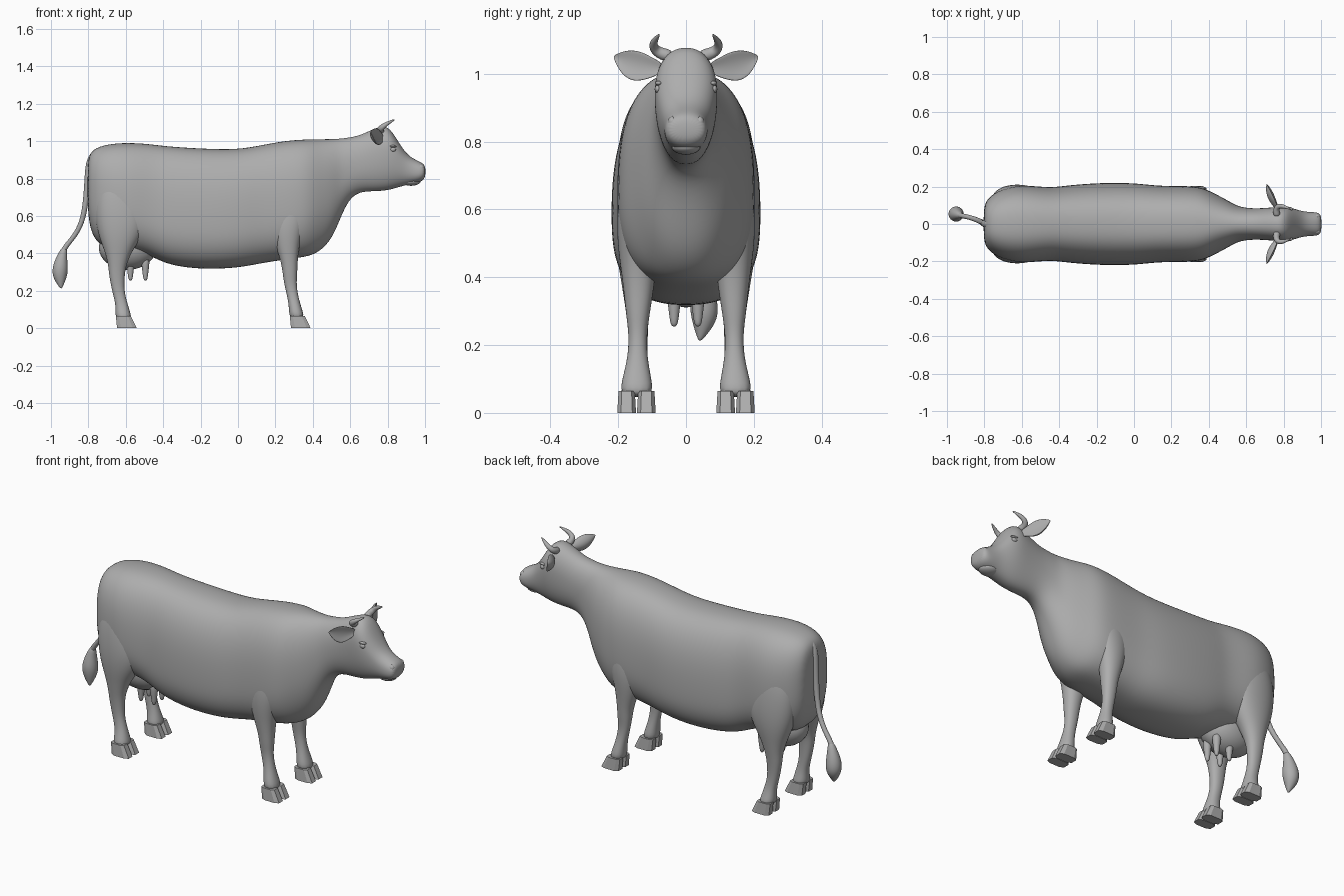
import bpy, bmesh, math
from mathutils import Vector as V

grey = bpy.data.materials.new("hide grey")
grey.diffuse_color = (0.42, 0.42, 0.42, 1)


def spow(v, n):
    return math.copysign(abs(v) ** (2 / n), v)


def ring(c, u, up, down=None, n=2, sides=16, cup=0):
    """Super-ellipse ring; 'down' gives the lower half its own height, 'cup' bends the rim."""
    c, u, up = V(c), V(u), V(up)
    down = V(down) if down else up
    pts = []
    for i in range(sides):
        a = 2 * math.pi * (i + 0.5) / sides
        s, k = math.sin(a), math.cos(a)
        pts.append(c + u * spow(k, n) + (up if s > 0 else down) * spow(s, n) + up * (cup * k * k))
    return pts


def loft(name, rings, mirror=False, subdiv=2, smooth=True):
    bm = bmesh.new()
    loops = [[bm.verts.new(p) for p in r] for r in rings]
    for a, b in zip(loops, loops[1:]):
        for i in range(len(a)):
            j = (i + 1) % len(a)
            bm.faces.new((a[i], a[j], b[j], b[i]))
    bm.faces.new(loops[0][::-1])
    bm.faces.new(loops[-1])
    bmesh.ops.recalc_face_normals(bm, faces=bm.faces)
    for f in bm.faces:
        f.smooth = smooth
    me = bpy.data.meshes.new(name)
    bm.to_mesh(me)
    bm.free()
    me.materials.append(grey)
    ob = bpy.data.objects.new(name, me)
    bpy.context.collection.objects.link(ob)
    if mirror:
        m = ob.modifiers.new("mirror", 'MIRROR')
        m.use_axis[0], m.use_axis[1] = False, True
        m.use_mirror_merge = False
    if subdiv:
        s = ob.modifiers.new("smooth", 'SUBSURF')
        s.levels = s.render_levels = subdiv
    return ob


def tube(name, path, ref=(0, 1, 0), mirror=False, sides=8):
    """Round tube along (x, y, z, radius) points."""
    pts = [V(p[:3]) for p in path]
    rings = []
    for i, p in enumerate(pts):
        t = (pts[min(i + 1, len(pts) - 1)] - pts[max(i - 1, 0)]).normalized()
        u = t.cross(V(ref)).normalized()
        rings.append(ring(p, u * path[i][3], t.cross(u) * path[i][3], sides=sides))
    return loft(name, rings, mirror)


def ball(name, c, r, mirror=False):
    """Ellipsoid built from rings along z."""
    rings = []
    for i in range(9):
        a = math.pi * (i / 8 - 0.5) * 0.96
        k = math.cos(a)
        rings.append(ring((c[0], c[1], c[2] + r[2] * math.sin(a)), (r[0] * k, 0, 0), (0, r[1] * k, 0), sides=12))
    return loft(name, rings, mirror, 1)


# Trunk, neck and head: x, bottom, top, half width, height fraction of widest point
SECTIONS = [
    (-.805, .62, .90, .09, .5), (-.785, .50, .95, .135, .5), (-.73, .43, .98, .18, .5),
    (-.62, .42, .995, .212, .45), (-.50, .40, .99, .20, .42), (-.42, .36, .98, .198, .4),
    (-.34, .33, .972, .21, .4), (-.18, .312, .962, .222, .4), (0, .32, .958, .222, .4),
    (.12, .345, .98, .205, .42), (.25, .365, 1.005, .205, .42), (.36, .378, 1.012, .20, .45),
    (.43, .40, 1.013, .165, .5), (.50, .47, 1.013, .128, .5), (.545, .58, 1.015, .10, .5),
    (.59, .685, 1.02, .088, .5), (.65, .73, 1.03, .083, .5), (.73, .73, 1.07, .088, .55),
    (.80, .735, 1.09, .096, .62), (.85, .75, 1.01, .085, .6), (.90, .765, .93, .068, .55),
    (.95, .775, .90, .064, .45), (.985, .785, .885, .062, .5), (1.003, .81, .865, .045, .5)]
body = []
for x, lo, hi, w, f in SECTIONS:
    zc = lo + f * (hi - lo)
    body.append(ring((x, 0, zc), (0, w, 0), (0, 0, hi - zc), (0, 0, zc - lo),
                     2.6 if x < .4 else 2.25, 24))
loft("body_and_head", body)

# Legs: z, x centre, x radius, y centre, y radius
HIND = [(.85, -.64, .08, .10, .07), (.72, -.635, .135, .115, .09), (.58, -.62, .15, .125, .092),
        (.48, -.63, .115, .13, .08), (.41, -.64, .075, .137, .06), (.34, -.645, .05, .143, .042),
        (.29, -.648, .044, .143, .034), (.20, -.642, .033, .14, .027), (.13, -.622, .033, .142, .03),
        (.08, -.615, .042, .145, .045), (.045, -.61, .044, .146, .052)]
FORE = [(.75, .28, .08, .12, .06), (.62, .275, .11, .135, .07), (.52, .265, .085, .14, .067),
        (.43, .265, .063, .14, .055), (.35, .275, .045, .14, .044), (.29, .278, .04, .142, .036),
        (.23, .28, .033, .142, .027), (.16, .295, .03, .143, .03), (.10, .308, .036, .145, .045),
        (.045, .317, .044, .146, .053)]
for name, rows, dx in (("hind", HIND, -.93), ("front", FORE, 0)):
    loft(name + "_legs", [ring((x, y, z), (rx, 0, 0), (0, ry, 0), n=2.2, sides=12)
                          for z, x, rx, y, ry in rows], True)
    # Cloven hooves: two flat-faced claws per foot
    for side, y in (("inner", .117), ("outer", .175)):
        loft(f"{name}_{side}_claws",
             [ring((.317 + dx, y, .065), (.042, 0, 0), (0, .025, 0), n=3.5, sides=8),
              ring((.336 + dx, y, 0), (.055, 0, 0), (0, .029, 0), n=3.5, sides=8)], True, 0, False)

# Udder and teats
ball("udder", (-.59, 0, .43), (.165, .115, .12))
for name, x in (("rear_teats", -.575), ("front_teats", -.495)):
    tube(name, [(x, .035, .38, .026), (x, .035, .33, .022), (x, .035, .29, .016), (x, .035, .252, .011)],
         mirror=True)

# Tail and tuft
tube("tail", [(-.76, 0, .94, .025), (-.795, 0, .89, .024), (-.805, .005, .78, .018), (-.815, .01, .66, .016),
              (-.835, .02, .56, .015), (-.875, .035, .49, .014), (-.925, .045, .435, .014),
              (-.945, .05, .39, .018)])
tube("tail_tuft", [(-.925, .045, .435, .014), (-.94, .05, .39, .028), (-.95, .052, .33, .046),
                   (-.953, .055, .28, .045), (-.948, .045, .235, .02), (-.945, .04, .212, .004)])

# Ears: cupped leaves opening forward
base, tip = V((.775, .07, 1.015)), V((.71, .212, 1.05))
along = (tip - base).normalized()
wide = V((0, -.2, 1))
wide = (wide - along * wide.dot(along)).normalized()
face = wide.cross(along)
if face.x < 0:
    face = -face
ears = []
for t, w in ((0, .018), (.25, .034), (.5, .049), (.75, .040), (.92, .018), (1.01, .003)):
    c = base.lerp(tip, t) - V((0, 0, .012)) * math.sin(math.pi * t)
    ears.append(ring(c - face * w * .3, wide * w, face * w * .3, sides=12, cup=1.6))
loft("ears", ears, True)

# Horns
tube("horns", [(.765, .04, 1.05, .021), (.76, .07, 1.058, .02), (.765, .092, 1.07, .017),
               (.785, .098, 1.087, .014), (.812, .09, 1.102, .009), (.84, .078, 1.117, .003)],
     ref=(1, 0, -1), mirror=True)

# Eyes with brows, nostrils, lower lip
ball("eyes", (.828, .083, .955), (.017, .010, .012), True)
ball("brows", (.826, .080, .972), (.024, .012, .007), True)
ball("nostril_rims", (.978, .040, .858), (.018, .015, .017), True)
ball("lower_lip", (.925, 0, .785), (.055, .046, .024))
